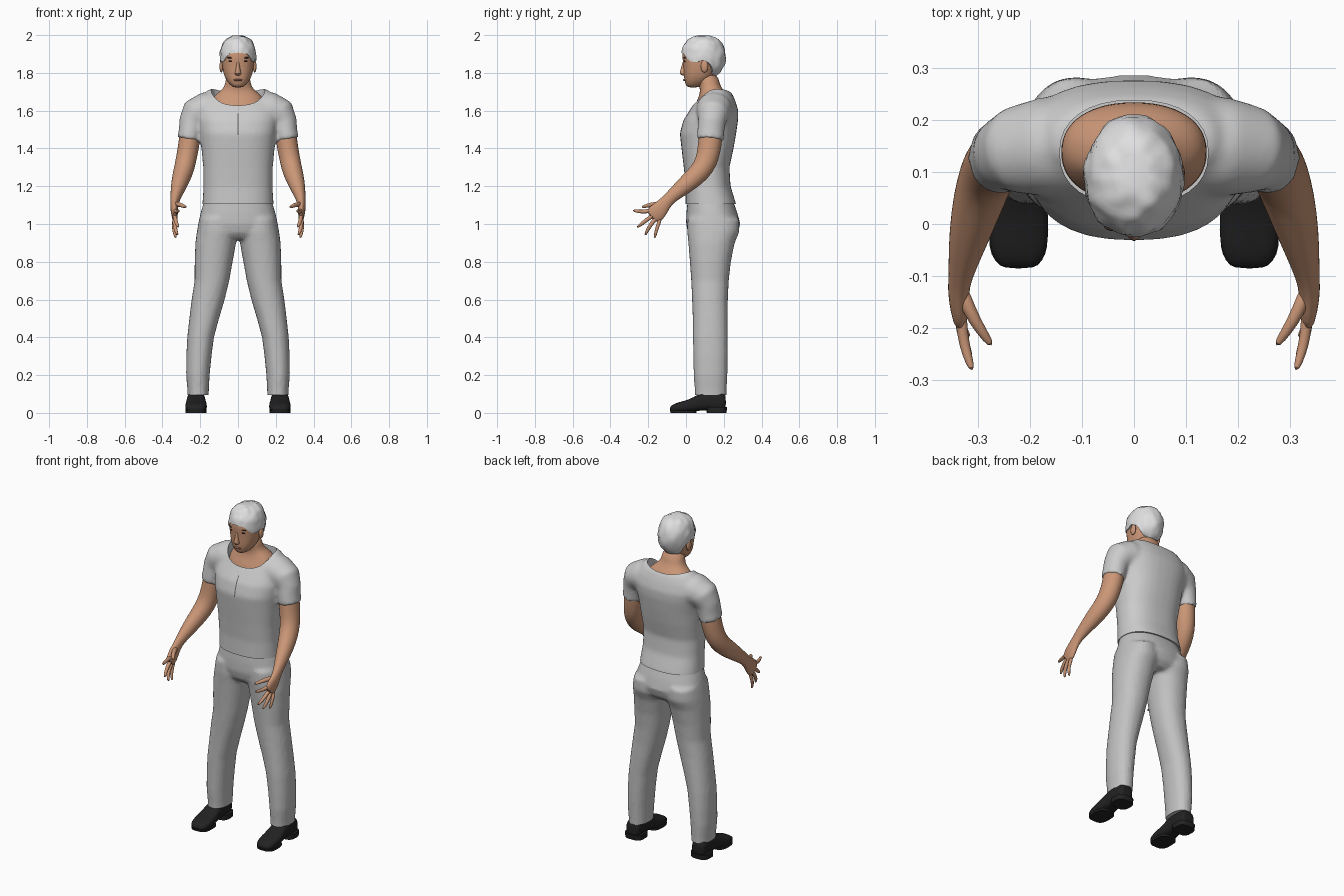
import bpy, bmesh, math
from mathutils import Vector, noise

if "Cube" in bpy.data.objects:
    bpy.data.objects.remove(bpy.data.objects["Cube"])


def material(name, rgb):
    m = bpy.data.materials.new(name)
    m.diffuse_color = (*rgb, 1)
    m.use_nodes = True
    m.node_tree.nodes["Principled BSDF"].inputs["Base Color"].default_value = m.diffuse_color
    return m


SKIN = material("skin", (0.60, 0.31, 0.185))
LIP = material("lip", (0.36, 0.16, 0.10))
HAIR = material("pale_hair", (0.74, 0.74, 0.75))
SHIRT = material("shirt_grey", (0.60, 0.60, 0.60))
PANTS = material("trouser_grey", (0.54, 0.54, 0.54))
SHOE = material("shoe_black", (0.016, 0.016, 0.017))
DARK = material("dark_brown", (0.06, 0.035, 0.025))
SLIT = material("slit_grey", (0.13, 0.13, 0.13))


def finish(bm, name, mat, subsurf=0):
    bmesh.ops.recalc_face_normals(bm, faces=bm.faces)
    me = bpy.data.meshes.new(name)
    bm.to_mesh(me)
    bm.free()
    me.materials.append(mat)
    ob = bpy.data.objects.new(name, me)
    bpy.context.collection.objects.link(ob)
    if subsurf:
        ob.modifiers.new("subsurf", 'SUBSURF').levels = subsurf
        ob.modifiers["subsurf"].render_levels = subsurf
    smooth(ob)
    return ob


def smooth(ob, angle=50):
    bpy.ops.object.select_all(action='DESELECT')
    ob.select_set(True)
    bpy.context.view_layer.objects.active = ob
    bpy.ops.object.shade_smooth_by_angle(angle=math.radians(angle))


def apply_mods(ob):
    bpy.context.view_layer.objects.active = ob
    for m in list(ob.modifiers):
        bpy.ops.object.modifier_apply(modifier=m.name)


def add_loft(bm, rings, n=20, p=2.0):
    """Skin a list of (centre, u, v) superellipse rings."""
    def se(t):
        return math.copysign(abs(t) ** (2 / p), t)
    rows = []
    for c, u, v in rings:
        angs = [2 * math.pi * i / n for i in range(n)]
        rows.append([bm.verts.new(c + u * se(math.cos(a)) + v * se(math.sin(a))) for a in angs])
    for a, b in zip(rows, rows[1:]):
        for i in range(n):
            bm.faces.new((a[i], a[(i + 1) % n], b[(i + 1) % n], b[i]))
    bm.faces.new(rows[0])
    bm.faces.new(rows[-1])


def levels(rows, s=1):
    """Horizontal rings from (z, x0, x1, y0, y1)."""
    return [(Vector((s * (x0 + x1) / 2, (y0 + y1) / 2, z)),
             Vector(((x1 - x0) / 2, 0, 0)), Vector((0, (y1 - y0) / 2, 0))) for z, x0, x1, y0, y1 in rows]


def centred(rows):
    return levels([(z, -w, w, y0, y1) for z, w, y0, y1 in rows])


def path(pts, s=1, ref=(1, 0, 0)):
    """Rings square to a path of (x, y, z, ru, rv); u leans on ref."""
    cs = [Vector((s * q[0], q[1], q[2])) for q in pts]
    out = []
    for i, q in enumerate(pts):
        t = (cs[min(i + 1, len(cs) - 1)] - cs[max(i - 1, 0)]).normalized()
        r = Vector(ref)
        u = (r - t * r.dot(t)).normalized()
        out.append((cs[i], u * q[3], t.cross(u) * q[4]))
    return out


def ball(name, loc, scale, mat):
    bm = bmesh.new()
    bmesh.ops.create_uvsphere(bm, u_segments=16, v_segments=10, radius=1)
    for v in bm.verts:
        v.co = Vector(loc) + v.co * Vector(scale)
    return finish(bm, name, mat)


def fuse(bm, name, mat, cut_z):
    """Blend overlapping lofts into one cloth surface, cut flat at the hem."""
    ob = finish(bm, name, mat)
    m = ob.modifiers.new("remesh", 'REMESH')
    m.mode, m.voxel_size = 'VOXEL', 0.011
    m = ob.modifiers.new("relax", 'SMOOTH')
    m.factor, m.iterations = 0.5, 8
    apply_mods(ob)
    bm = bmesh.new()
    bm.from_mesh(ob.data)
    cut = bmesh.ops.bisect_plane(bm, geom=bm.verts[:] + bm.edges[:] + bm.faces[:],
                                 plane_co=(0, 0, cut_z), plane_no=(0, 0, -1), clear_outer=True)
    edges = [e for e in cut["geom_cut"] if isinstance(e, bmesh.types.BMEdge)]
    bmesh.ops.holes_fill(bm, edges=edges)
    bmesh.ops.recalc_face_normals(bm, faces=bm.faces)
    bm.to_mesh(ob.data)
    bm.free()
    return ob


# Shirt: torso and short sleeves
bm = bmesh.new()
add_loft(bm, centred([
    (1.06, .190, -.002, .270), (1.11, .188, -.002, .264), (1.2, .183, -.002, .236),
    (1.3, .184, -.012, .230), (1.4, .194, -.024, .252), (1.48, .203, -.033, .266),
    (1.55, .215, -.014, .276), (1.60, .22, .018, .277), (1.65, .205, .050, .262),
    (1.69, .175, .078, .245), (1.715, .155, .105, .22)]), 32, 2.4)
for s in (1, -1):
    add_loft(bm, path([(.12, .15, 1.60, .10, .10), (.18, .148, 1.605, .095, .092),
                       (.222, .143, 1.585, .086, .085), (.244, .137, 1.54, .073, .069),
                       (.253, .131, 1.49, .072, .062), (.262, .128, 1.445, .072, .061)],
                      s, (0, 1, 0)))
shirt = fuse(bm, "shirt", SHIRT, 1.105)

# Scooped neckline
bm = bmesh.new()
add_loft(bm, centred([(1.5, .143, .036, .238), (1.9, .143, .036, .238)]), 32, 2.3)
cutter = finish(bm, "neckline_cutter", SHIRT)
cutter.hide_render = True
m = shirt.modifiers.new("neckline", 'BOOLEAN')
m.operation, m.object, m.solver = 'DIFFERENCE', cutter, 'EXACT'
apply_mods(shirt)
bpy.data.objects.remove(cutter)
smooth(shirt)

# Front slit laid on the shirt
bpy.context.view_layer.update()
bm = bmesh.new()
rows = []
for i in range(9):
    z = 1.47 + i * .0145
    hit, loc, _, _ = shirt.ray_cast(Vector((.002, -1, z)), Vector((0, 1, 0)))
    if hit and loc.y < .06:
        rows.append([bm.verts.new((x, loc.y - .002, z)) for x in (-.003, .003)])
for a, b in zip(rows, rows[1:]):
    bm.faces.new((a[0], a[1], b[1], b[0]))
finish(bm, "shirt_slit", SLIT)

# Trousers: hips and two legs
bm = bmesh.new()
add_loft(bm, centred([
    (1.17, .165, .02, .22), (1.12, .180, .008, .25), (1.06, .198, .002, .272),
    (1.0, .211, .0, .288), (.95, .19, .012, .272), (.92, .12, .04, .24)]), 32, 2.3)
for s in (1, -1):
    add_loft(bm, levels([
        (1.03, .02, .205, .008, .282), (.96, .002, .218, .006, .284), (.9, .010, .226, .012, .258),
        (.8, .028, .230, .020, .238), (.7, .046, .230, .027, .227), (.6, .070, .246, .032, .222),
        (.5, .100, .258, .035, .222), (.4, .127, .269, .036, .222), (.3, .140, .274, .038, .222),
        (.2, .150, .275, .040, .220), (.12, .154, .268, .046, .216), (.05, .156, .266, .048, .214)], s), 24, 2.2)
fuse(bm, "trousers", PANTS, .095)

# Neck and upper chest
bm = bmesh.new()
add_loft(bm, centred([
    (1.50, .141, .039, .235), (1.60, .141, .039, .235), (1.63, .141, .046, .235),
    (1.66, .138, .062, .232), (1.69, .115, .072, .215), (1.712, .083, .074, .195),
    (1.74, .066, .068, .178), (1.80, .064, .055, .168)]), 28, 2.2)
finish(bm, "neck", SKIN, 1)

# Head
bm = bmesh.new()
add_loft(bm, centred([
    (1.722, .022, .010, .065), (1.735, .042, -.002, .095), (1.765, .066, -.010, .135),
    (1.80, .078, -.012, .155), (1.84, .085, -.014, .170), (1.87, .088, -.018, .182),
    (1.91, .089, -.022, .190), (1.95, .075, .000, .180), (1.98, .04, .04, .14)]), 28, 2.25)
finish(bm, "head", SKIN, 1)
bm = bmesh.new()
add_loft(bm, centred([(1.785, .012, -.020, .01), (1.795, .019, -.035, .01), (1.812, .014, -.031, .01),
                      (1.84, .009, -.023, .01), (1.87, .009, -.016, .01)]), 12)
finish(bm, "nose", SKIN, 1)
ball("lips", (0, -.006, 1.762), (.025, .010, .006), LIP)
for s, side in ((1, "left"), (-1, "right")):
    ball(side + "_eye", (s * .035, -.002, 1.861), (.015, .010, .006), DARK)
    ball(side + "_brow", (s * .037, -.004, 1.880), (.021, .010, .004), DARK)
    ball(side + "_ear", (s * .088, .098, 1.835), (.010, .020, .033), SKIN)

# Hair cap with a hairline that drops at the temples and nape
HAIRLINE = [(0, 1.908), (30, 1.902), (52, 1.862), (72, 1.855), (88, 1.868),
            (108, 1.850), (125, 1.795), (180, 1.775)]


def hairline(deg):
    for (a, za), (b, zb) in zip(HAIRLINE, HAIRLINE[1:]):
        if deg <= b:
            return za + (zb - za) * (deg - a) / (b - a)
    return HAIRLINE[-1][1]


bm = bmesh.new()
N, ROWS = 48, 14
centre = Vector((0, .091, 1.885))
grid = []
for j in range(-1, ROWS):
    row = []
    for i in range(N):
        a = 2 * math.pi * i / N
        low = math.asin((hairline(abs(math.degrees(a) - 360 * (i > N / 2))) - centre.z) / .115)
        lat = low + (math.radians(86) - low) * max(j, 0) / ROWS
        r = math.cos(lat) ** .72 * (.86 if j < 0 else 1)
        d = Vector((.096 * r * math.sin(a), -.119 * r * math.cos(a), .113 * math.sin(lat)))
        bump = 1 + .06 * noise.noise(d * 32) if j >= 0 else 1
        row.append(bm.verts.new(centre + d * bump))
    grid.append(row)
for a, b in zip(grid, grid[1:]):
    for i in range(N):
        bm.faces.new((a[i], a[(i + 1) % N], b[(i + 1) % N], b[i]))
bm.faces.new(grid[-1])
finish(bm, "hair", HAIR)

# Arms, hands and shoes, one of each per side
FINGERS = {
    "thumb": [(.337, -.115, 1.105, .015), (.318, -.165, 1.105, .014), (.295, -.205, 1.098, .011), (.273, -.235, 1.088, .007)],
    "index_finger": [(.334, -.165, 1.075, .013), (.330, -.215, 1.065, .011), (.322, -.25, 1.066, .010), (.311, -.283, 1.072, .006)],
    "middle_finger": [(.335, -.165, 1.05, .013), (.332, -.205, 1.025, .011), (.325, -.235, 1.0, .010), (.314, -.260, .982, .006)],
    "ring_finger": [(.336, -.155, 1.035, .013), (.336, -.185, 1.0, .011), (.330, -.205, .965, .010), (.318, -.217, .94, .006)],
    "little_finger": [(.337, -.135, 1.03, .012), (.341, -.150, .99, .010), (.338, -.160, .955, .009), (.328, -.166, .924, .006)],
}
for s, side in ((1, "left"), (-1, "right")):
    bm = bmesh.new()
    add_loft(bm, path([
        (.245, .138, 1.54, .055, .062), (.255, .130, 1.46, .057, .064), (.265, .122, 1.39, .056, .062),
        (.277, .108, 1.33, .055, .060), (.290, .075, 1.275, .053, .056), (.308, .015, 1.222, .046, .050),
        (.324, -.05, 1.168, .034, .039), (.334, -.098, 1.126, .023, .031), (.338, -.125, 1.092, .021, .040),
        (.336, -.155, 1.060, .019, .050), (.334, -.185, 1.032, .013, .044)], s))
    finish(bm, side + "_arm", SKIN, 1)
    for name, pts in FINGERS.items():
        bm = bmesh.new()
        add_loft(bm, path([(x, y, z, r, r) for x, y, z, r in pts], s), 10)
        finish(bm, side + "_" + name, SKIN, 1)

    # Shoe rings run from toe to heel: (y, z bottom, z top, half width)
    bm = bmesh.new()
    add_loft(bm, [(Vector((s * .222, y, (z0 + z1) / 2)), Vector((w, 0, 0)), Vector((0, 0, (z1 - z0) / 2)))
                  for y, z0, z1, w in [
                      (-.086, .014, .028, .028), (-.074, .004, .044, .047), (-.035, .002, .058, .058),
                      (.015, .004, .070, .058), (.06, .010, .095, .052), (.10, .014, .115, .048),
                      (.15, .010, .118, .047), (.195, .010, .110, .045), (.212, .014, .095, .036)]], 20, 2.8)
    finish(bm, side + "_shoe", SHOE, 1)
    # Sole and heel block
    for part, rows in (("sole", [(0, -.082, .055), (.012, -.084, .055)]),
                       ("heel", [(0, .110, .214), (.030, .108, .218)])):
        bm = bmesh.new()
        add_loft(bm, levels([(z, .166, .279, y0, y1) for z, y0, y1 in rows], s), 24, 3)
        finish(bm, side + "_shoe_" + part, SHOE)
